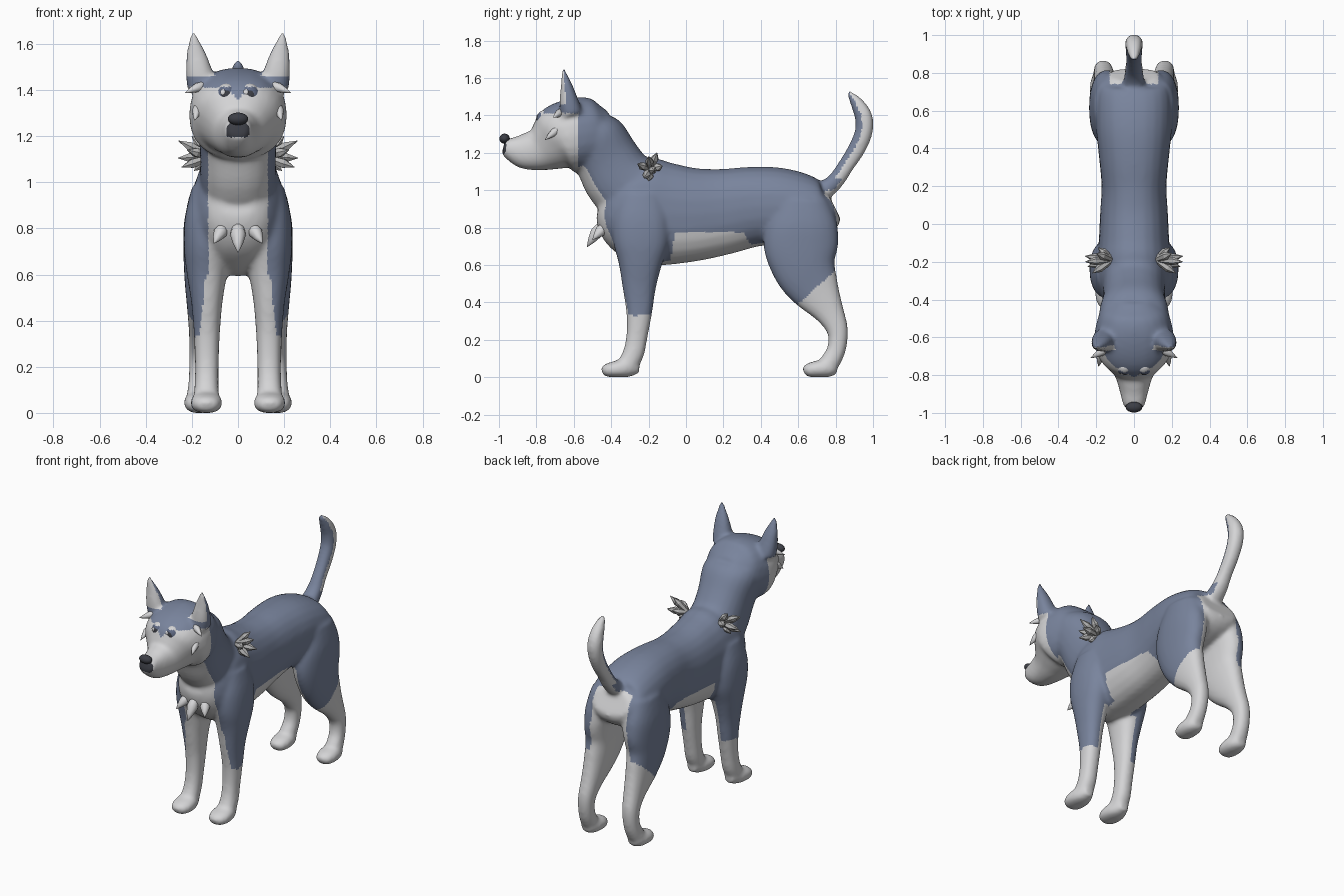
import bpy, bmesh, math
from mathutils import Vector, Matrix

cube = bpy.data.objects.get("Cube")
if cube:
    bpy.data.objects.remove(cube)


def material(name, rgb):
    mat = bpy.data.materials.new(name)
    mat.use_nodes = True
    mat.diffuse_color = (*rgb, 1)
    shader = next(n for n in mat.node_tree.nodes if n.type == 'BSDF_PRINCIPLED')
    shader.inputs["Base Color"].default_value = (*rgb, 1)
    shader.inputs["Roughness"].default_value = .8
    return mat


COAT = material("slate blue coat", (.19, .23, .335))
FUR = material("pale fur", (.66, .66, .67))
DARK = material("dark nose", (.045, .048, .06))
STONE = material("grey crystal", (.45, .45, .45))
IRIS = material("eye blue", (.12, .15, .24))
GLINT = material("eye white", (.85, .85, .87))


def make_object(name, bm, mats, smooth=True):
    bmesh.ops.recalc_face_normals(bm, faces=bm.faces[:])
    mesh = bpy.data.meshes.new(name)
    bm.to_mesh(mesh)
    bm.free()
    for mat in mats:
        mesh.materials.append(mat)
    for poly in mesh.polygons:
        poly.use_smooth = smooth
    ob = bpy.data.objects.new(name, mesh)
    bpy.context.scene.collection.objects.link(ob)
    return ob


def spline(rows, steps=4):
    """Catmull-Rom samples through the rows."""
    rows = [Vector(r) for r in rows]
    ends = [rows[0]] + rows + [rows[-1]]
    out = []
    for a, b, c, d in zip(ends, ends[1:], ends[2:], ends[3:]):
        for i in range(steps):
            t = i / steps
            out.append((b * 2 + (c - a) * t + (a * 2 - b * 5 + c * 4 - d) * t * t
                        + (b * 3 - a - c * 3 + d) * t ** 3) * .5)
    return out + [rows[-1]]


def bridge(bm, rings):
    n = len(rings[0])
    for r, s in zip(rings, rings[1:]):
        for i in range(n):
            j = (i + 1) % n
            bm.faces.new((r[i], r[j], s[j], s[i]))
    bm.faces.new(rings[0])
    bm.faces.new(rings[-1])


def loft(bm, rows, sign=1, n=24):
    """Rows hold x, y, z, half width, half depth."""
    pts = spline(rows)
    rings = []
    for k, p in enumerate(pts):
        tan = pts[min(k + 1, len(pts) - 1)] - pts[max(k - 1, 0)]
        up = Vector((0, -tan[2], tan[1])).normalized()
        ring = []
        for i in range(n):
            ang = 2 * math.pi * i / n
            c, s = (math.copysign(abs(f(ang)) ** .88, f(ang)) for f in (math.cos, math.sin))
            co = Vector((p[0] + c * p[3], p[1], p[2])) + up * s * p[4]
            ring.append(bm.verts.new((co.x * sign, co.y, max(co.z, 0))))
        rings.append(ring)
    bridge(bm, rings)


def central(rows):
    return [(0, *r) for r in rows]


body = bmesh.new()
# torso, rump to chest
loft(body, central([
    (.79, .92, .13, .08), (.74, .90, .18, .14), (.65, .90, .2, .18), (.5, .915, .2, .205),
    (.35, .91, .185, .215), (.2, .885, .172, .23), (.05, .87, .18, .25), (-.1, .873, .187, .275),
    (-.22, .885, .195, .29), (-.33, .90, .19, .24), (-.42, .92, .14, .16), (-.46, .93, .08, .08)]))
# neck
loft(body, central([
    (-.24, .96, .17, .2), (-.35, 1.05, .165, .19), (-.42, 1.16, .167, .175),
    (-.48, 1.27, .185, .165), (-.51, 1.32, .18, .14)]))
# head and muzzle
loft(body, central([
    (-.39, 1.34, .1, .09), (-.45, 1.32, .17, .165), (-.53, 1.305, .2, .195),
    (-.62, 1.29, .212, .195), (-.68, 1.275, .195, .18), (-.74, 1.24, .145, .143),
    (-.80, 1.215, .103, .112), (-.88, 1.21, .077, .092), (-.955, 1.225, .058, .053),
    (-.977, 1.23, .042, .036)]))
# tail
loft(body, central([
    (.73, .99, .06, .05), (.80, 1.05, .05, .045), (.855, 1.13, .043, .043), (.912, 1.22, .044, .047),
    (.95, 1.31, .046, .048), (.95, 1.39, .046, .048), (.917, 1.46, .037, .037),
    (.88, 1.51, .022, .019), (.866, 1.53, .009, .008)]))
for side in (1, -1):
    # foreleg and paw
    loft(body, [
        (.11, -.24, .98, .09, .12), (.125, -.24, .85, .105, .155), (.135, -.24, .72, .1, .15),
        (.135, -.245, .6, .087, .115), (.135, -.25, .48, .068, .09), (.135, -.25, .35, .057, .07),
        (.135, -.262, .22, .052, .057), (.136, -.28, .13, .052, .057), (.137, -.31, .07, .055, .055)], side)
    loft(body, [
        (.137, -.25, .05, .03, .03), (.137, -.31, .05, .06, .05), (.137, -.38, .042, .07, .044),
        (.137, -.43, .035, .053, .034), (.137, -.45, .03, .025, .018)], side)
    # hind leg and paw
    loft(body, [
        (.12, .62, .95, .09, .14), (.135, .62, .82, .1, .19), (.145, .615, .7, .092, .2),
        (.15, .635, .58, .082, .17), (.152, .69, .47, .07, .135), (.156, .765, .35, .057, .082),
        (.162, .81, .25, .05, .057), (.166, .805, .15, .048, .05), (.17, .77, .08, .052, .054)], side)
    loft(body, [
        (.17, .80, .06, .04, .04), (.17, .76, .05, .06, .05), (.17, .69, .042, .064, .044),
        (.17, .645, .035, .049, .034), (.17, .628, .03, .025, .018)], side)
    # ear
    loft(body, [
        (.155, -.61, 1.40, .065, .06), (.166, -.625, 1.47, .06, .052), (.179, -.637, 1.55, .045, .034),
        (.189, -.649, 1.61, .026, .018), (.194, -.656, 1.65, .01, .009)], side)
dog = make_object("dog_body", body, [])

# fuse the parts into one smooth skin
remesh = dog.modifiers.new("fuse", 'REMESH')
remesh.mode = 'VOXEL'
remesh.voxel_size = .011
relax = dog.modifiers.new("relax", 'SMOOTH')
relax.factor = .5
relax.iterations = 14
bpy.context.view_layer.update()
skin = bpy.data.meshes.new_from_object(dog.evaluated_get(bpy.context.evaluated_depsgraph_get()))
dog.modifiers.clear()
dog.data = skin
skin.materials.clear()
for mat in (COAT, FUR, DARK):
    skin.materials.append(mat)


def is_pale(c, n):
    x, y, z = abs(c.x), c.y, c.z
    inward = n.x * math.copysign(1, c.x)
    if y > .8 and z > 1.06:                                  # tail
        return n.y > -.2
    if z > 1.44 and x > .1 and y < -.58:                     # ears
        return n.y < -.3 and z > 1.46
    if y < -.575 and z > 1.06:                               # face
        return z < 1.41 - max(0, .05 - x)
    if y < -.3 and z > .6 and n.y < -.1:                     # throat and chest
        return x < .13
    if y < 0 and z < .75 and (z < .33 or inward < -.1):      # foreleg
        return True
    if y < 0 and z < .7 and n.y < -.2 and x < .2 - .1 * z:
        return True
    if y > .5 and z < .41 + (y - .62) * .9 and z < .6:       # hind leg
        return True
    if y > .35 and z < .8 and (inward < -.1 or x < .08):
        return True
    if y > .74 and x < .13 and n.y > .45:                    # rump
        return True
    if z < .775 and -.06 - (.77 - z) * .15 < y < .31 + (.77 - z) * .6:
        return True                                          # belly
    return x < .08 and n.z < -.4 and z < .75


for poly in skin.polygons:
    c, n = poly.center, poly.normal
    poly.use_smooth = True
    mouth = c.y < -.93 and n.y < -.6 and 1.195 < c.z < 1.265
    poly.material_index = 2 if mouth else int(is_pale(c, n))


def ellipsoid(bm, centre, radii):
    turn = Matrix.Rotation(math.pi / 2, 4, 'X')
    bmesh.ops.create_uvsphere(bm, u_segments=24, v_segments=20, radius=1,
                              matrix=Matrix.Translation(centre) @ Matrix.Diagonal((*radii, 1)) @ turn)


# nose
nose = bmesh.new()
ellipsoid(nose, (0, -.97, 1.275), (.044, .028, .027))
make_object("nose", nose, [DARK])

# eyes with painted lid, iris and pupil
for side, label in ((1, "left"), (-1, "right")):
    eye = bmesh.new()
    mid = Vector((.05 * side, -.755, 1.375))
    ellipsoid(eye, mid, (.046, .045, .053))
    for face in eye.faces:
        d = face.calc_center_median() - mid
        r = math.hypot(d.x / .046, d.z / .053)
        face.material_index = 0 if d.z > .037 else 2 if r < .5 else 1 if r < .88 else 0
    make_object(label + "_eye", eye, [FUR, IRIS, DARK])
    glint = bmesh.new()
    ellipsoid(glint, mid + Vector((-.016, -.041, .016)), (.011, .004, .013))
    ellipsoid(glint, mid + Vector((.018, -.039, -.016)), (.006, .004, .007))
    make_object(label + "_eye_glint", glint, [GLINT])


def spikes(name, items, mat, profile, n, smooth, sides=(1, -1)):
    """Each item is base, tip, radius; the profile lists (along, width)."""
    bm = bmesh.new()
    for side in sides:
        for base, tip, radius in items:
            a, b = (Vector((p[0] * side, p[1], p[2])) for p in (base, tip))
            turn = (b - a).to_track_quat('Z', 'Y')
            rings = []
            for along, width in profile:
                ring = [Vector((math.cos(k * math.tau / n), math.sin(k * math.tau / n), 0)) for k in range(n)]
                rings.append([bm.verts.new(a.lerp(b, along) + turn @ (v * radius * width)) for v in ring])
            bridge(bm, rings)
    make_object(name, bm, [mat], smooth)


FANG = [(0, .5), (.15, .85), (.38, 1), (.7, .6), (1, .03)]
CRYSTAL = [(0, .6), (.65, 1), (1, .05)]

# fur tufts
spikes("brow_tufts", [((.14, -.66, 1.425), (.23, -.71, 1.388), .021)], FUR, FANG, 10, True)
cheek = (.172, -.675, 1.335)
spikes("cheek_tufts", [(cheek, (.115, -.75, 1.35), .015),
                       (cheek, (.188, -.755, 1.268), .021)], FUR, FANG, 10, True)
spikes("chest_side_tufts", [((.06, -.43, .81), (.105, -.50, .735), .03)], FUR, FANG, 10, True)
spikes("chest_middle_tuft", [((0, -.45, .815), (0, -.53, .695), .034)], FUR, FANG, 10, True, (1,))

# shoulder crystals
root = (.115, -.19, 1.11)
tips = [(.258, -.2, 1.18), (.2, -.155, 1.2), (.26, -.17, 1.105), (.22, -.26, 1.14),
        (.19, -.2, 1.05), (.19, -.125, 1.13), (.245, -.225, 1.065)]
spikes("shoulder_crystals", [(root, tip, .022) for tip in tips], STONE, CRYSTAL, 6, False)
